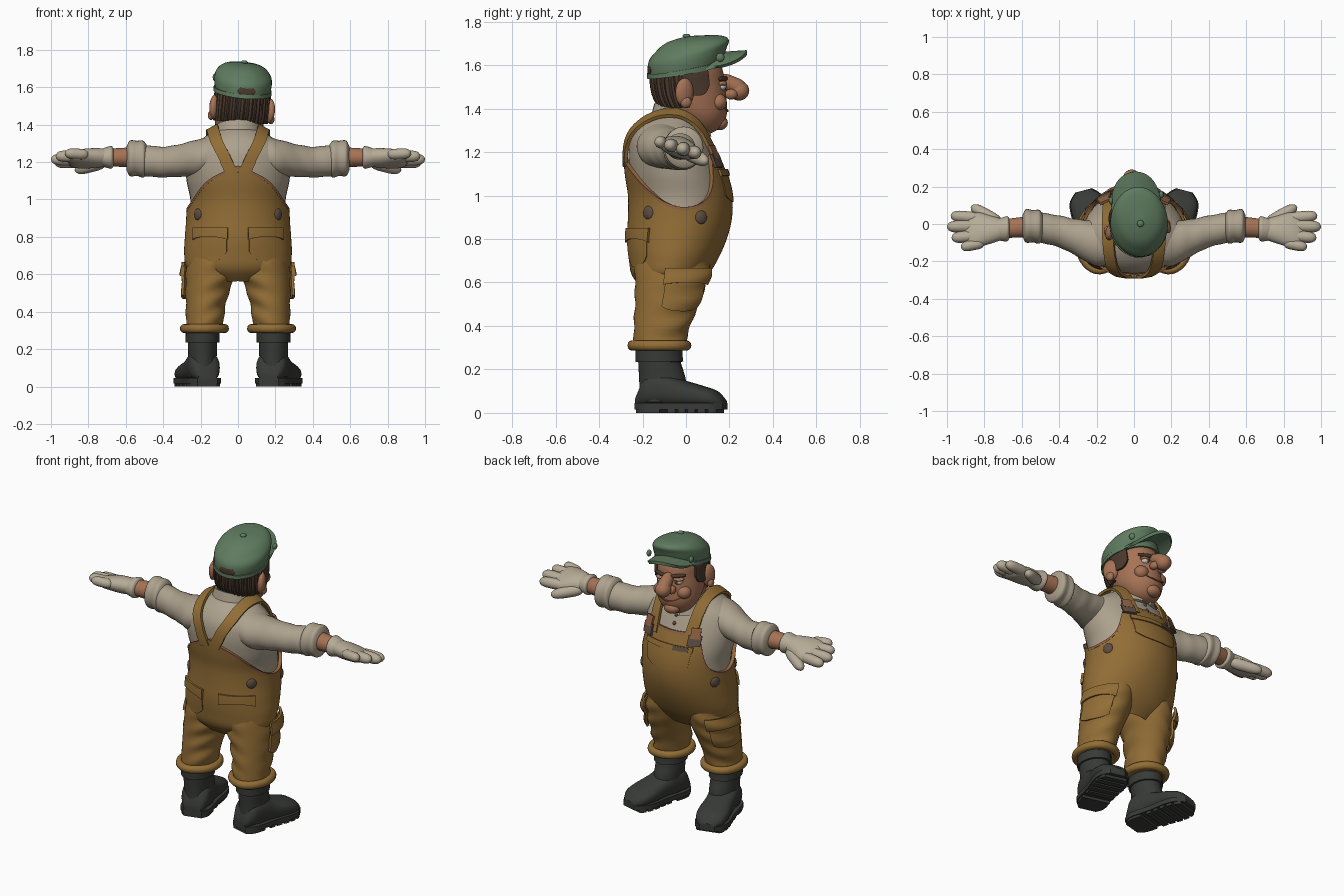
import bpy, bmesh
from math import sin, cos, pi, radians, copysign
from mathutils import Vector, Matrix

if "Cube" in bpy.data.objects:
    bpy.data.objects.remove(bpy.data.objects["Cube"])


def material(name, r, g, b):
    m = bpy.data.materials.new(name)
    m.use_nodes = True
    m.diffuse_color = (r, g, b, 1)
    m.node_tree.nodes["Principled BSDF"].inputs["Base Color"].default_value = (r, g, b, 1)
    return m


CANVAS = material("ochre canvas", .29, .155, .037)
SHIRT = material("cream shirt", .42, .36, .27)
GLOVE = material("pale glove", .47, .41, .31)
SKIN = material("warm skin", .38, .17, .09)
HAIR = material("brown hair", .07, .042, .027)
RUBBER = material("dark rubber", .04, .043, .038)
CAP = material("green cap", .115, .2, .115)
METAL = material("dull metal", .11, .075, .055)
LEATHER = material("tan leather", .28, .12, .055)
WHITE = material("eye white", .6, .56, .48)
parts, head_parts = [], []


def finish(name, bm, mat, thick=0, mirror=False, head=False, wrap=None):
    bmesh.ops.remove_doubles(bm, verts=bm.verts, dist=1e-5)
    bmesh.ops.recalc_face_normals(bm, faces=bm.faces)
    mesh = bpy.data.meshes.new(name)
    bm.to_mesh(mesh)
    bm.free()
    mesh.materials.append(mat)
    ob = bpy.data.objects.new(name, mesh)
    bpy.context.collection.objects.link(ob)
    if wrap:
        w = ob.modifiers.new("wrap", 'SHRINKWRAP')
        w.target, w.offset, w.wrap_mode = wrap, .02, 'ABOVE_SURFACE'
    if thick:
        s = ob.modifiers.new("thickness", 'SOLIDIFY')
        s.thickness, s.offset = thick, 0
    if mirror:
        ob.modifiers.new("mirror", 'MIRROR').use_mirror_merge = False
    parts.append(ob)
    if head:
        head_parts.append(ob)
    return ob


def sheet(name, f, mat, nu=32, nv=16, closed=True, caps=True, **kw):
    """Grid surface through f(u, v); closed wraps u into a tube."""
    bm = bmesh.new()
    cols = nu if closed else nu + 1
    rows = [[bm.verts.new(f(i / nu, j / nv)) for i in range(cols)] for j in range(nv + 1)]
    for lo, hi in zip(rows, rows[1:]):
        for i in range(nu):
            k = (i + 1) % cols
            bm.faces.new((lo[i], lo[k], hi[k], hi[i]))
    if closed and caps:
        for row in (rows[0], rows[-1]):
            if (row[0].co - row[nu // 2].co).length > 1e-4:
                bm.faces.new(row)
    return finish(name, bm, mat, **kw)


def spline(keys, t):
    """Smooth interpolation of rows (t, values...)."""
    n = len(keys) - 1
    t = min(max(t, keys[0][0]), keys[n][0])
    i = max(j for j in range(n) if keys[j][0] <= t)
    a, b = keys[i], keys[i + 1]
    h = b[0] - a[0]
    s = (t - a[0]) / h

    def slope(j, c):
        p, q = keys[max(j - 1, 0)], keys[min(j + 1, n)]
        return (q[c] - p[c]) / (q[0] - p[0])
    return [a[c] * (1 + 2 * s) * (1 - s) ** 2 + b[c] * s * s * (3 - 2 * s)
            + h * s * (1 - s) * (slope(i, c) * (1 - s) - slope(i + 1, c) * s)
            for c in range(1, len(a))]


def upright(keys, fold=0):
    """Surface from rows (z, x centre, back y, front y, x radius); angle 0 is forward."""
    def surf(a, z, off=0):
        cx, yb, yf, rx = spline(keys, z)
        off += fold * sin(z * 60 + 3 * sin(a)) * (1 + sin(2 * a))
        return Vector((cx + (rx + off) * sin(a), (yb + yf) / 2 + ((yf - yb) / 2 + off) * cos(a), z))
    return surf


def tube(name, surf, z0, z1, mat, **kw):
    return sheet(name, lambda u, v: surf(2 * pi * u, z0 + (z1 - z0) * v), mat, nu=40, nv=28, **kw)


def patch(name, surf, a0, a1, z0, z1, mat, off=.015, sag=0, thick=.014, **kw):
    """Plate following a surface between two angles and heights; sag rounds the lower edge."""
    def f(u, v):
        lift = sag * abs(2 * u - 1) ** 3
        return surf(radians(a0 + (a1 - a0) * u), z0 + lift + (z1 - z0 - lift) * v, off)
    return sheet(name, f, mat, nu=16, nv=6, closed=False, thick=thick, **kw)


def along_x(name, keys, mat, tilt=0, fold=0, **kw):
    """Mirrored limb from rows (x, y, z, y radius, z radius)."""
    def f(u, v):
        x = keys[0][0] + (keys[-1][0] - keys[0][0]) * v
        cy, cz, ry, rz = spline(keys, x)
        k = 1 + fold * sin(x * 70 + 2 * sin(2 * pi * u))
        p, q = ry * k * cos(2 * pi * u), rz * k * sin(2 * pi * u)
        return (x, cy + p * cos(tilt) - q * sin(tilt), cz + p * sin(tilt) + q * cos(tilt))
    return sheet(name, f, mat, nv=24, mirror=True, **kw)


def capsule(name, a, b, ra, rb, mat, **kw):
    a, b = Vector(a), Vector(b)
    turn = (b - a).to_track_quat('Z', 'Y')

    def f(u, v):
        t = (1 - cos(pi * v)) / 2
        r = (ra + (rb - ra) * t) * max(0, 1 - abs(2 * t - 1) ** 4) ** .5
        return a.lerp(b, t) + turn @ Vector((r * cos(2 * pi * u), r * sin(2 * pi * u), 0))
    return sheet(name, f, mat, nu=16, nv=14, **kw)


def blob(name, loc, size, mat, turn=0, **kw):
    bm = bmesh.new()
    m = Matrix.Translation(loc) @ Matrix.Rotation(turn, 4, 'Z') @ Matrix.Diagonal((*size, 1))
    bmesh.ops.create_uvsphere(bm, u_segments=20, v_segments=12, radius=1, matrix=m)
    return finish(name, bm, mat, **kw)


# Torso: shirt, with the overalls as a shell whose top edge varies with direction
torso = upright([(.57, 0, -.17, .02, .14), (.63, 0, -.225, .075, .245), (.7, 0, -.24, .12, .265),
                 (.8, 0, -.25, .165, .262), (.9, 0, -.245, .19, .255), (1, 0, -.245, .19, .255),
                 (1.1, 0, -.26, .165, .275), (1.2, 0, -.265, .125, .28), (1.28, 0, -.25, .09, .25),
                 (1.34, 0, -.205, .06, .17), (1.38, 0, -.15, .05, .1)])
shirt = tube("shirt_body", torso, .9, 1.38, SHIRT)
bib_edge = [(0, 1.19), (30, 1.19), (36, 1.165), (48, 1.05), (62, .975), (85, .945),
            (108, .97), (128, 1.03), (150, 1.11), (180, 1.18)]


def overalls(u, v):
    top = spline(bib_edge, abs((360 * u + 180) % 360 - 180))[0]
    return torso(2 * pi * u, .57 + (top - .57) * v, .012)


bib = sheet("overalls_body", overalls, CANVAS, nu=96, nv=28, caps=False, thick=.02)
sheet("bib_trim", lambda u, v: torso(2 * pi * u, overalls(u, 1).z - .014 + .016 * v, .018),
      LEATHER, nu=96, nv=1, caps=False, thick=.01)

# Shoulder straps and buckles
strap_path = [(0, .03, -.29, 1.13), (1, .075, -.28, 1.23), (2, .115, -.24, 1.31), (3, .135, -.16, 1.37),
              (4, .14, -.06, 1.38), (5, .14, .04, 1.34), (6, .135, .11, 1.25), (7, .125, .15, 1.15)]


def strap(u, v):
    x, y, z = spline(strap_path, 7 * v)
    return (x + .07 * (u - .5), y, z)


sheet("shoulder_straps", strap, CANVAS, nu=4, nv=36, closed=False, thick=.016, mirror=True, wrap=shirt)
patch("strap_buckles", torso, 23, 38, 1.13, 1.19, METAL, off=.034, mirror=True)
patch("buckle_tabs", torso, 25, 36, 1.17, 1.23, LEATHER, off=.035, mirror=True)
for i, (a, z) in enumerate(((66, .9), (128, .92))):
    p = torso(radians(a), z, .018)
    blob("side_button_%d" % (i + 1), p, (.03, .014, .032), METAL, turn=-radians(a), mirror=True)

# Pockets on bib and seat
patch("bib_pocket", torso, -30, 30, .97, 1.11, CANVAS, off=.02, sag=.03)
patch("bib_pocket_flap", torso, -31, 31, 1.09, 1.12, CANVAS, off=.027)
patch("bib_label", torso, -26, -8, 1.095, 1.118, METAL, off=.034, thick=.008)
patch("seat_pockets", torso, 126, 168, .67, .81, CANVAS, off=.02, sag=.05, mirror=True)
patch("seat_pocket_flaps", torso, 124, 169, .8, .85, CANVAS, off=.028, sag=-.015, mirror=True)

# Trouser legs
leg = upright([(.29, .18, -.24, -.01, .1), (.4, .175, -.24, .02, .103), (.5, .165, -.235, .06, .116),
               (.6, .147, -.235, .095, .132), (.7, .135, -.23, .11, .13), (.78, .12, -.2, .08, .11)], fold=.003)
tube("trouser_legs", leg, .29, .78, CANVAS, mirror=True)
sheet("trouser_cuffs", lambda u, v: leg(2 * pi * u, .31, .008) + Vector((
    .022 * cos(2 * pi * v) * sin(2 * pi * u), .022 * cos(2 * pi * v) * cos(2 * pi * u),
    .024 * sin(2 * pi * v))), CANVAS, nv=12, caps=False, mirror=True)
patch("thigh_pockets", leg, 28, 98, .47, .64, CANVAS, sag=.02, mirror=True)
patch("thigh_pocket_flaps", leg, 25, 100, .6, .665, CANVAS, off=.024, sag=-.01, mirror=True)

# Boots, built straight and turned outward
boot_frame = Matrix.Translation((.19, -.12, 0)) @ Matrix.Rotation(radians(-15), 4, 'Z')
foot = [(-.105, .05, .08), (-.06, .08, .17), (.02, .085, .19), (.1, .085, .155),
        (.2, .093, .125), (.27, .08, .1), (.31, .04, .06)]


def foot_shape(u, v):
    y = -.105 + .415 * v
    w, top = spline(foot, y)
    s, c = sin(2 * pi * u), cos(2 * pi * u)
    return boot_frame @ Vector((w * copysign(abs(c) ** .8, c), y,
                                .025 + (top - .025) * (.5 + .5 * copysign(abs(s) ** .8, s))))


def sole(name, y0, y1, z0, z1, grow):
    def f(u, v):
        y = y0 + (y1 - y0) * u
        w = spline(foot, y)[0] + grow
        return boot_frame @ Vector((w * (2 * v - 1), y, (z0 + z1) / 2))
    sheet(name, f, RUBBER, nu=20, nv=2, closed=False, thick=z1 - z0, mirror=True)


sheet("boot_feet", foot_shape, RUBBER, nv=24, mirror=True)
shaft = upright([(.05, .19, -.215, -.02, .075), (.14, .19, -.215, 0, .076),
                 (.24, .19, -.22, -.025, .078), (.31, .19, -.22, -.03, .08)])
tube("boot_shafts", shaft, .05, .31, RUBBER, mirror=True)
patch("boot_rims", shaft, 0, 360, .235, .295, RUBBER, off=.005, mirror=True)
sole("boot_soles", -.105, .31, .016, .045, .006)
sole("boot_heels", -.1, .02, 0, .02, 0)
for i in range(5):
    sole("boot_tread_%d" % (i + 1), .06 + .048 * i, .095 + .048 * i, 0, .02, 0)

# Sleeves, forearms and gloves
along_x("sleeves", [(.12, -.1, 1.23, .13, .11), (.22, -.1, 1.22, .12, .1), (.3, -.075, 1.21, .1, .088),
                    (.4, -.04, 1.2, .085, .082), (.52, -.015, 1.21, .08, .085)], SHIRT, fold=.015)
along_x("sleeve_rolls", [(.49, -.015, 1.215, .07, .08), (.505, -.015, 1.215, .09, .098),
                         (.54, -.012, 1.22, .086, .094), (.58, -.01, 1.22, .088, .094),
                         (.595, -.01, 1.22, .06, .065)], SHIRT)
along_x("forearms", [(.57, -.015, 1.225, .056, .054), (.7, -.025, 1.225, .05, .046)], SKIN)
along_x("glove_cuffs", [(.665, -.025, 1.225, .05, .046), (.675, -.025, 1.225, .066, .06),
                        (.7, -.028, 1.225, .064, .056), (.73, -.03, 1.225, .056, .045)], GLOVE)
along_x("glove_palms", [(.69, -.028, 1.225, .052, .044), (.76, -.03, 1.222, .075, .05),
                        (.83, -.03, 1.218, .095, .046), (.88, -.035, 1.215, .092, .036),
                        (.91, -.035, 1.215, .06, .018)], GLOVE, tilt=-.3)
for name, x0, y0, x1, y1, r in (("index", .82, .03, .98, .045, .032), ("middle", .82, -.01, 1, -.015, .034),
                                ("ring", .82, -.06, .975, -.075, .032), ("little", .8, -.1, .925, -.125, .029)):
    capsule(name + "_fingers", (x0, y0, 1.21 - .3 * y0), (x1, y1, 1.21 - .3 * y1), r, r * .95, GLOVE, mirror=True)
capsule("thumbs", (.71, .0, 1.2), (.87, .095, 1.155), .036, .03, GLOVE, mirror=True)

# Neck, collar and shirt buttons
neck = upright([(1.28, 0, -.12, .08, .1), (1.46, 0, -.12, .09, .1)])
tube("neck", neck, 1.28, 1.46, SKIN)


def collar(u, v):
    a = radians(12 + 336 * u)
    front = (1 + cos(a)) / 2
    r = .138 - .025 * v
    return (r * sin(a), -.025 + r * cos(a), 1.33 - .06 * front + v * (.095 - .015 * front))


sheet("collar", collar, SHIRT, closed=False, nv=4, thick=.014)
for i, z in enumerate((1.22, 1.265)):
    blob("shirt_button_%d" % (i + 1), torso(0, z), (.011, .008, .011), METAL)

# Head, hair and face
skull = upright([(1.285, 0, .05, .115, .035), (1.31, 0, .0, .155, .08), (1.37, 0, -.07, .188, .12),
                 (1.44, 0, -.125, .188, .133), (1.52, 0, -.145, .178, .133), (1.6, 0, -.14, .16, .128),
                 (1.67, 0, -.1, .1, .09)])
tube("head", skull, 1.285, 1.67, SKIN, head=True)
sheet("back_hair", lambda u, v: skull(radians(105 + 150 * u), 1.415 + .16 * v, .012 + .004 * sin(u * 110)),
      HAIR, nu=80, nv=6, closed=False, thick=.016, head=True)
patch("sideburns", skull, 64, 110, 1.47, 1.6, HAIR, off=.008, sag=.05, mirror=True, head=True)
blob("ears", (.148, -.025, 1.485), (.026, .046, .066), SKIN, turn=.35, mirror=True, head=True)
blob("ear_lobes", (.162, -.02, 1.44), (.018, .026, .026), SKIN, mirror=True, head=True)
capsule("nose_bridge", (0, .15, 1.545), (0, .27, 1.48), .03, .045, SKIN, head=True)
blob("nose_tip", (0, .245, 1.482), (.046, .048, .045), SKIN, head=True)
blob("nostrils", (.034, .205, 1.468), (.022, .03, .024), SKIN, mirror=True, head=True)
blob("cheeks", (.072, .14, 1.435), (.045, .04, .04), SKIN, mirror=True, head=True)
blob("chin", (0, .155, 1.335), (.05, .04, .035), SKIN, head=True)
blob("eyes", (.054, .158, 1.505), (.026, .021, .018), WHITE, mirror=True, head=True)
blob("pupils", (.05, .176, 1.504), (.009, .005, .011), HAIR, mirror=True, head=True)
blob("eyelids", (.055, .157, 1.52), (.034, .026, .012), SKIN, mirror=True, head=True)
capsule("eyebrows", (.015, .186, 1.54), (.098, .142, 1.542), .012, .01, HAIR, mirror=True, head=True)
sheet("mouth", lambda u, v: skull(1.1 * (u - .5), 1.385 + .02 * (2 * u - 1) ** 2 + .007 * v, .003),
      LEATHER, nu=16, nv=1, closed=False, thick=.006, head=True)

# Flat cap with visor
cap_keys = [(0, -.005, 1.57, .138, .158, .032), (.1, -.005, 1.575, .146, .166, .035),
            (.45, .005, 1.645, .154, .18, .035), (.75, .025, 1.69, .136, .168, .032),
            (.92, .03, 1.722, .09, .115, .016), (1, .025, 1.735, .01, .015, 0)]


def crown(u, v):
    cy, cz, rx, vy, vz = spline(cap_keys, v)
    return (rx * cos(2 * pi * u), cy + vy * sin(2 * pi * u), cz + vz * sin(2 * pi * u))


def visor(u, v):
    a = pi * u
    x, reach = .135 * cos(a) * (1 - .05 * v), .06 + .22 * v * sin(a) ** .7
    return (x, reach, 1.645 - 3 * x * x + .015 * v * sin(a))


sheet("cap_crown", crown, CAP, nu=40, nv=24, head=True)
sheet("cap_band", lambda u, v: Vector(crown(u, .02)) + Vector((
    .01 * cos(2 * pi * u), .01 * sin(2 * pi * u), .022 * v)), CAP, caps=False, nv=2, thick=.012, head=True)
sheet("cap_visor", visor, CAP, nu=24, nv=8, closed=False, thick=.018, head=True)
blob("cap_button", (0, .0, 1.735), (.018, .018, .01), CAP, head=True)
blob("visor_studs", (.136, .14, 1.645), (.012, .02, .02), CAP, mirror=True, head=True)
blob("cap_back_opening", (0, -.172, 1.578), (.05, .006, .024), HAIR, head=True)

# Bake modifiers, shade, then tilt and turn the head slightly
bpy.ops.object.select_all(action='DESELECT')
for ob in parts:
    ob.select_set(True)
bpy.context.view_layer.objects.active = parts[0]
bpy.ops.object.convert(target='MESH')
bpy.ops.object.shade_smooth_by_angle(angle=radians(40))
pivot = Matrix.Translation((0, 0, 1.45))
pose = Matrix.Translation((.015, 0, 0)) @ pivot @ Matrix.Rotation(radians(7), 4, 'Z') \
    @ Matrix.Rotation(radians(4), 4, 'Y') @ pivot.inverted()
for ob in head_parts:
    ob.data.transform(pose)
